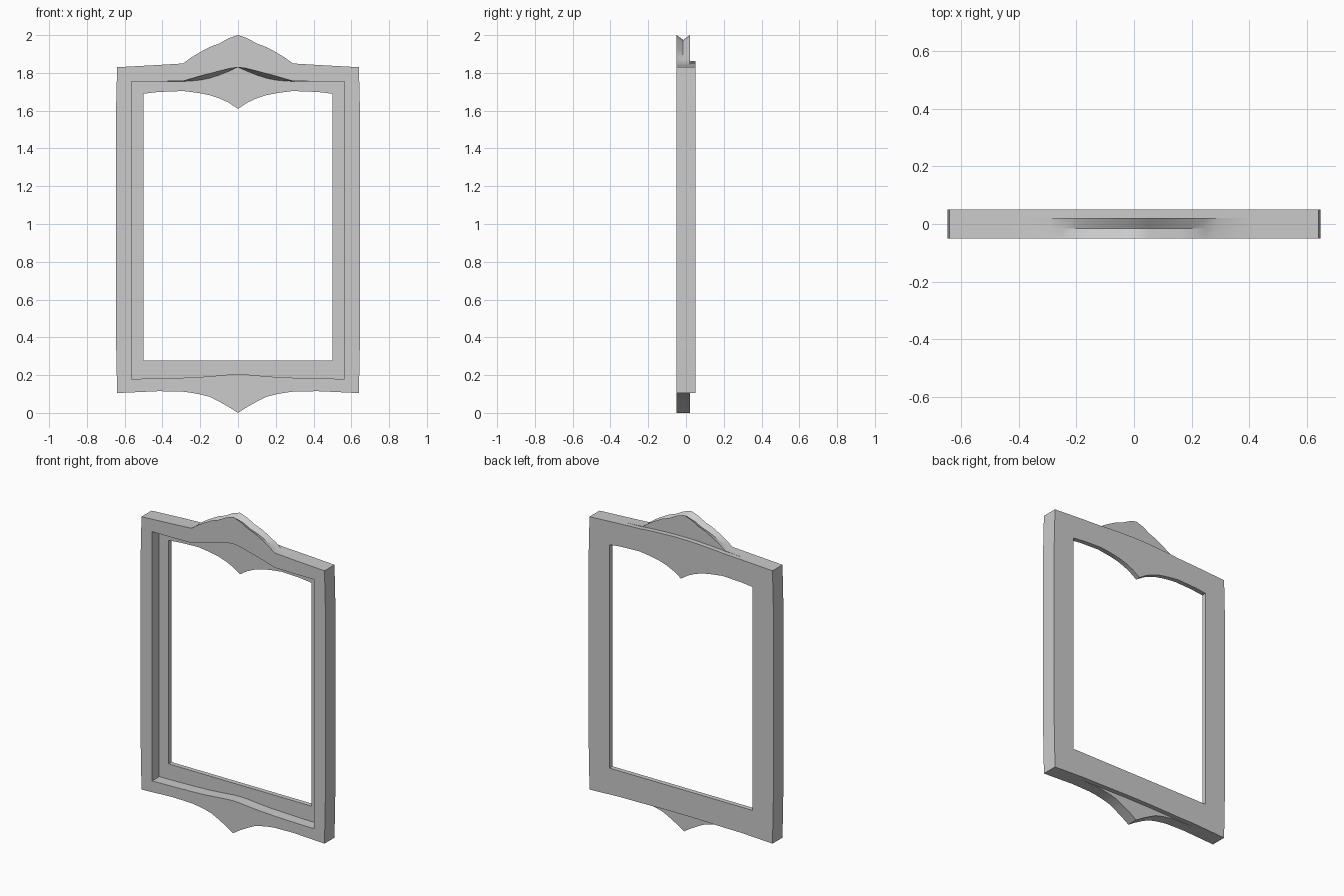
import bpy, bmesh, math

if "Cube" in bpy.data.objects:
    bpy.data.objects.remove(bpy.data.objects["Cube"])

# Shared column positions from the centre line outwards
X = [0, .05, .10, .15, .20, .25, .29, .42]


def ring(y, top, bottom, w, corner_top, corner_bottom, bow=0.0):
    """Closed symmetric outline: top centre -> right side -> bottom centre -> left side."""
    half = list(zip(X, top)) + [(w, corner_top)]
    half += [(w + bow, 1.55), (w + bow, .45)]
    half += [(w, corner_bottom)] + list(zip(X, bottom))[::-1]
    left = [(-x, z) for x, z in half[-2:0:-1]]
    return [(x, y, z) for x, z in half + left]


# Profiles along the columns
crest_top = [2.0, 1.983, 1.955, 1.937, 1.91, 1.88, 1.85, 1.842]
crest_dip = [z - d for z, d in zip(crest_top, [.025, .022, .02, .018, .014, .008, 0, 0])]
crest_bottom = [0, .032, .06, .085, .098, .107, .112, .115]
plate_top = [1.862, 1.862, 1.86, 1.858, 1.855, 1.852, 1.848, 1.842]
plate_bottom = [.12, .12, .12, .119, .118, .117, .116, .115]
recess_top_front = [1.83, 1.823, 1.81, 1.797, 1.784, 1.769, 1.757, 1.755]
recess_top_back = [1.83, 1.808, 1.788, 1.772, 1.762, 1.757, 1.755, 1.755]
recess_bottom = [.205, .203, .198, .194, .19, .188, .186, .182]
opening_top = [1.61, 1.643, 1.666, 1.682, 1.692, 1.699, 1.704, 1.699]
opening_bottom = [.278] * 8

FRONT, MID, STEP, BACK = -.05, -.015, .02, .05
outer = (.64, 1.83, .105, .007)
recess = (.565, 1.755, .18)
opening = (.5, 1.69, .278)

# Cross-section rings, going round the frame from the front face to the back and in again
rings = [
    ring(FRONT, crest_top, crest_bottom, *outer),
    ring(MID, crest_dip, crest_bottom, *outer),
    ring(STEP, crest_top, crest_bottom, *outer),
    ring(STEP, plate_top, plate_bottom, *outer),
    ring(BACK, plate_top, plate_bottom, *outer),
    ring(BACK, opening_top, opening_bottom, *opening),
    ring(STEP, opening_top, opening_bottom, *opening),
    ring(STEP, recess_top_back, recess_bottom, *recess),
    ring(FRONT, recess_top_front, recess_bottom, *recess),
]

# Ornate frame with crest, lower point, recess and rear lip
bm = bmesh.new()
loops = [[bm.verts.new(p) for p in r] for r in rings]
n = len(rings[0])
for a, b in zip(loops, loops[1:] + loops[:1]):
    for i in range(n):
        j = (i + 1) % n
        bm.faces.new((a[i], a[j], b[j], b[i]))
bmesh.ops.remove_doubles(bm, verts=bm.verts[:], dist=1e-4)
bmesh.ops.recalc_face_normals(bm, faces=bm.faces[:])
mesh = bpy.data.meshes.new("ornate_frame")
bm.to_mesh(mesh)
bm.free()
frame = bpy.data.objects.new("ornate_frame", mesh)
bpy.context.collection.objects.link(frame)

# Smooth the curved runs, keep edges sharp
bpy.context.view_layer.objects.active = frame
frame.select_set(True)
bpy.ops.object.shade_smooth_by_angle(angle=math.radians(30))
